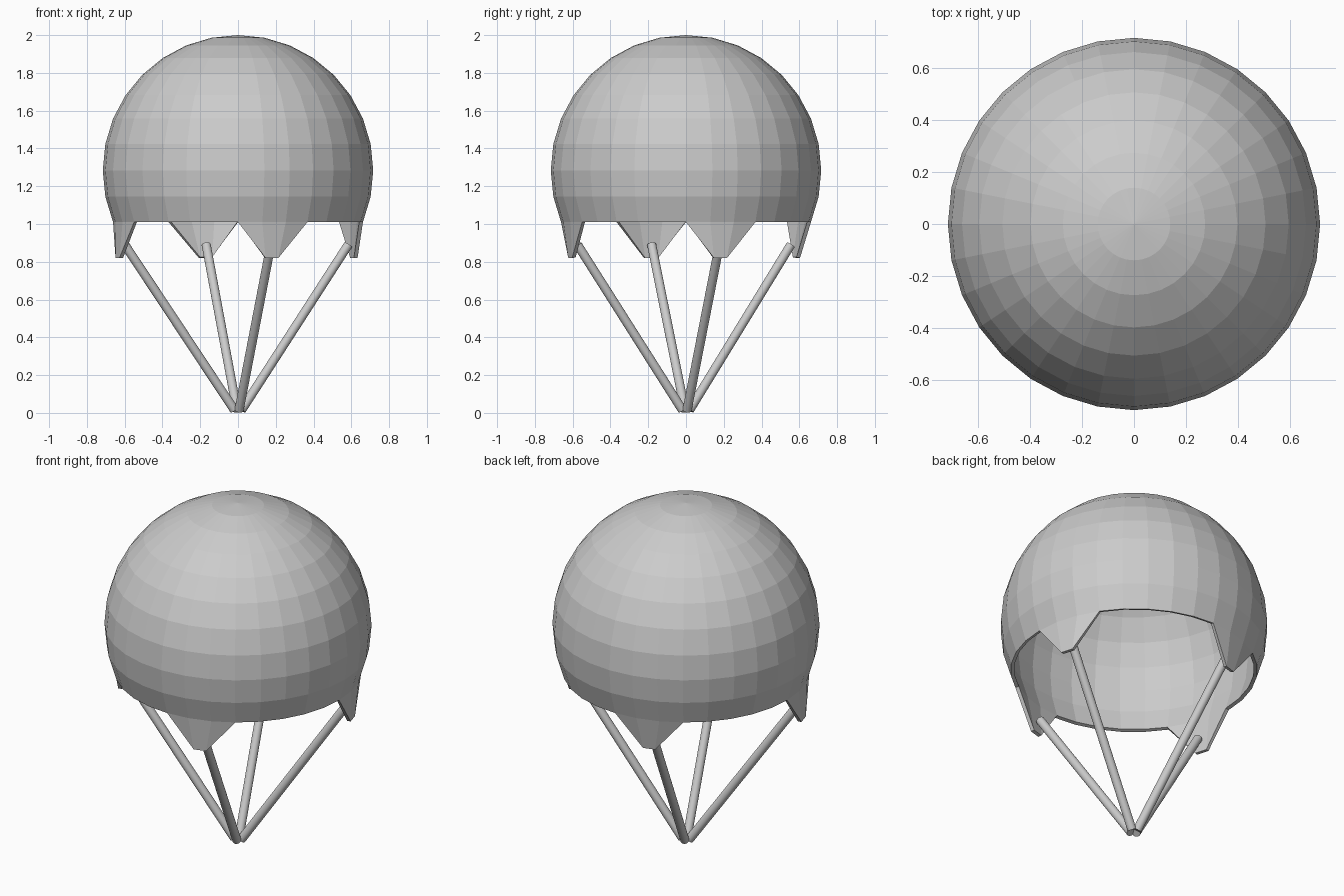
import bpy, bmesh
from math import sin, cos, pi, radians
from mathutils import Vector

if "Cube" in bpy.data.objects:
    bpy.data.objects.remove(bpy.data.objects["Cube"])

# Single grey finish
grey = bpy.data.materials.new("plain grey")
grey.use_nodes = True
colour = (0.6, 0.6, 0.6, 1)
grey.diffuse_color = colour
grey.node_tree.nodes["Principled BSDF"].inputs["Base Color"].default_value = colour

RADIUS, CENTRE_Z = 0.716, 1.284
SEGMENTS, RINGS = 32, 16
TAB_BOTTOM = 0.82
TAB_RADII = [0.65, 0.62, 0.666, 0.64]   # +x, back, -x, front


def polar(r, angle, z):
    return Vector((r * cos(angle), r * sin(angle), z))


def add_object(name, bm):
    mesh = bpy.data.meshes.new(name)
    bm.to_mesh(mesh)
    bm.free()
    mesh.materials.append(grey)
    ob = bpy.data.objects.new(name, mesh)
    bpy.context.collection.objects.link(ob)
    return ob


# Faceted canopy: open sphere cut off at the second ring below its equator
bm = bmesh.new()
bmesh.ops.create_uvsphere(bm, u_segments=SEGMENTS, v_segments=RINGS, radius=RADIUS)
rim_z = -RADIUS * sin(pi / 8)
bmesh.ops.delete(bm, geom=[v for v in bm.verts if v.co.z < rim_z - 0.01], context='VERTS')
bmesh.ops.translate(bm, verts=bm.verts, vec=(0, 0, CENTRE_Z))
rim = [v for v in bm.verts if v.co.z < CENTRE_Z + rim_z + 0.01]

# Four pointed tabs, each hanging from three rim edges
step = 2 * pi / SEGMENTS
for k, r in enumerate(TAB_RADII):
    turn = k * pi / 2
    top = [min(rim, key=lambda v: (v.co.xy - polar(1, turn + i * step, 0).xy).length)
           for i in range(4)]
    a, b = [bm.verts.new(polar(r, turn + radians(d), TAB_BOTTOM)) for d in (13.2, 19.5)]
    bm.faces.new((top[0], top[1], a))
    bm.faces.new((top[1], top[2], b, a))
    bm.faces.new((top[2], top[3], b))
bmesh.ops.recalc_face_normals(bm, faces=bm.faces)
if max(bm.faces, key=lambda f: f.calc_center_median().z).normal.z < 0:
    bmesh.ops.reverse_faces(bm, faces=bm.faces)
canopy = add_object("canopy", bm)
shell = canopy.modifiers.new("fabric thickness", 'SOLIDIFY')
shell.thickness = 0.02
shell.offset = -1

# Round straps from the tabs to the meeting point
for k, name in enumerate(("left", "back", "right", "front")):
    angle = k * pi / 2 + 1.5 * step
    low, high = polar(0.02, angle, 0.015), polar(TAB_RADII[k] - 0.04, angle, 0.89)
    axis = high - low
    bm = bmesh.new()
    bmesh.ops.create_cone(bm, cap_ends=True, segments=32, radius1=0.024,
                          radius2=0.024, depth=axis.length)
    strap = add_object(name + "_strap", bm)
    strap.location = (low + high) / 2
    strap.rotation_euler = axis.to_track_quat('Z', 'Y').to_euler()
    bpy.ops.object.select_all(action='DESELECT')
    bpy.context.view_layer.objects.active = strap
    strap.select_set(True)
    bpy.ops.object.shade_smooth_by_angle()
